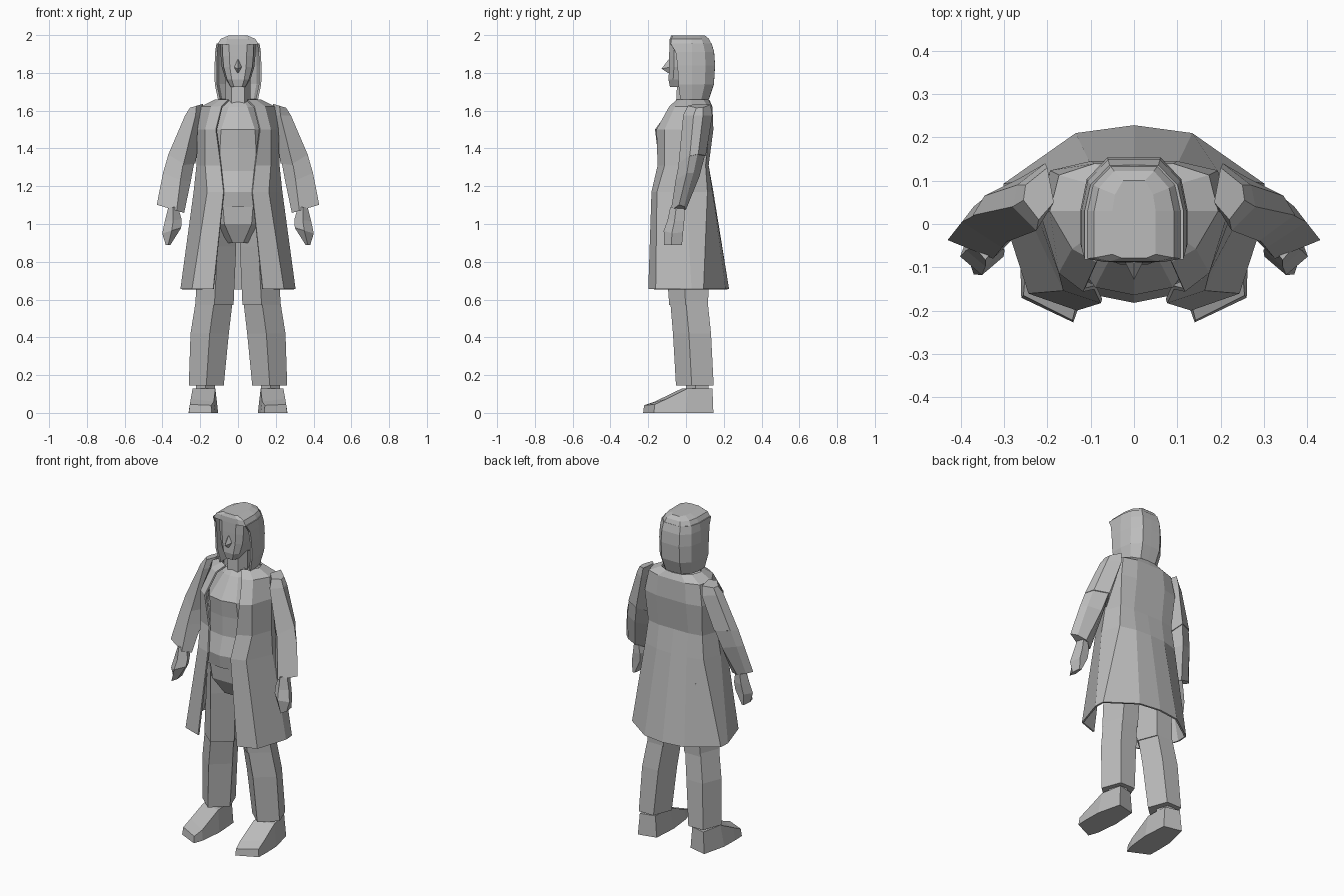
import bpy, bmesh, math

grey = bpy.data.materials.new("plain_grey")
grey.diffuse_color = (0.5, 0.5, 0.5, 1)


def loft(name, rings, closed=True, caps=True, thickness=0, mirror=False):
    """Skin a list of equal-length rings into one part."""
    bm = bmesh.new()
    rows = [[bm.verts.new(p) for p in ring] for ring in rings]
    n = len(rows[0])
    for a, b in zip(rows, rows[1:]):
        for i in range(n if closed else n - 1):
            j = (i + 1) % n
            bm.faces.new((a[i], a[j], b[j], b[i]))
    if caps:
        bm.faces.new(rows[0][::-1])
        bm.faces.new(rows[-1])
    bmesh.ops.recalc_face_normals(bm, faces=bm.faces)
    me = bpy.data.meshes.new(name)
    bm.to_mesh(me)
    bm.free()
    me.materials.append(grey)
    ob = bpy.data.objects.new(name, me)
    bpy.context.collection.objects.link(ob)
    if thickness:
        m = ob.modifiers.new("thickness", "SOLIDIFY")
        m.thickness, m.offset = thickness, 0
    if mirror:
        ob.modifiers.new("mirror", "MIRROR").use_clip = False
    return ob


def half(z, pts):
    """Full ring from right-hand points; centre points are not doubled."""
    return [(x, y, z) for x, y in pts] + [(-x, y, z) for x, y in reversed(pts) if x > 0]


def ring(cx, cy, cz, rx, ry, tilt_x=0.0):
    """Five-sided limb section with a ridge in front and a flat back."""
    out = []
    for deg in (-90, -10, 58, 122, 190):
        dx, dy = rx * math.cos(math.radians(deg)), ry * math.sin(math.radians(deg))
        dy *= 1.15 if dy > 0 else 1
        out.append((cx + dx, cy + dy, cz + tilt_x * dx))
    return out


def sleeve_ring(z, tilt_x, tilt_y, *pts):
    """Five-cornered sleeve section (front, outer, back outer, back inner, inner), sloping."""
    n = len(pts)
    cx, cy = sum(p[0] for p in pts) / n, sum(p[1] for p in pts) / n
    return [(x, y, z + tilt_x * (x - cx) + tilt_y * (y - cy)) for x, y in pts]


# Open long coat: half sections from the front edge round to the centre back
coat = [
    (1.655, (.05, -.045), (.09, -.02), (.12, .03), (.10, .09), (.05, .115), (0, .12)),
    (1.62, (.085, -.085), (.14, -.055), (.19, .03), (.17, .11), (.09, .135), (0, .135)),
    (1.50, (.115, -.152), (.17, -.11), (.21, .02), (.19, .12), (.10, .140), (0, .14)),
    (1.31, (.09, -.146), (.17, -.11), (.215, .01), (.18, .10), (.10, .115), (0, .115)),
    (1.17, (.075, -.178), (.16, -.15), (.23, .0), (.195, .11), (.10, .135), (0, .14)),
    (.655, (.13, -.195), (.24, -.157), (.30, .03), (.297, .09), (.133, .205), (0, .223)),
]
loft("coat", [half(z, p) for z, *p in coat], closed=False, caps=False, thickness=.01)

# Shirt and trunk: front ridge, chest, flank, back
trunk = [
    (1.66, .055, -.04, .09), (1.62, .10, -.078, .10), (1.50, .18, -.164, .11),
    (1.40, .19, -.152, .10), (1.28, .19, -.149, .09), (1.17, .20, -.182, .10),
    (1.09, .20, -.168, .11)]
loft("shirt", [half(z, [(0, f), (w * .5, f * .89), (w, -.02), (w * .7, b), (0, b)])
               for z, w, f, b in trunk])

# Hips narrowing to the crotch
hips = [(1.10, .20, -.155, .11), (1.00, .18, -.145, .12), (.90, .07, -.09, .08)]
loft("hips", [half(z, [(w * .4, f), (w, -.03), (w * .7, b)]) for z, w, f, b in hips])

# Neck
loft("neck", [half(z, [(.035, f), (.065, .0), (.04, .07)])
              for z, f in ((1.60, -.055), (1.78, -.045))])

# Head
skull = [(1.725, .042, -.085), (1.765, .066, -.093), (1.83, .086, -.089),
         (1.89, .092, -.089), (1.95, .094, -.088), (1.98, .07, -.075)]
loft("head", [half(z, [(w * .5, f), (w * .88, f + .025), (w, .03), (w * .6, .09)])
              for z, w, f in skull])

# Nose
loft("nose", [[(.005, -.085, 1.87), (0, -.093, 1.87), (-.005, -.085, 1.87)],
              [(.022, -.085, 1.83), (0, -.129, 1.822), (-.022, -.085, 1.83)],
              [(.006, -.085, 1.80), (0, -.096, 1.80), (-.006, -.085, 1.80)]])

# Hair: open-fronted shell around the head
hair = [(1.66, .100, -.03, .115), (1.74, .117, -.04, .142), (1.84, .118, -.045, .148),
        (1.91, .115, -.055, .143), (1.955, .108, -.082, .13)]
loft("hair", [half(z, [(w, f), (w, .03), (w * .88, b * .68), (w * .5, b), (0, b)])
              for z, w, f, b in hair], closed=False, caps=False, thickness=.012)

# Crown of the hair, closed over the forehead
loft("hair_crown", [half(z, [(0, f), (w * .6, f), (w, f + .008), (w, .03),
                             (w * .88, b * .68), (w * .5, b), (0, b)])
                    for z, w, f, b in ((1.95, .110, -.088, .135), (1.98, .092, -.086, .122),
                                       (1.998, .05, -.078, .10))])

# Arms: sleeve above and below the elbow
loft("upper_sleeve", [
    sleeve_ring(1.625, -.3, 0, (.22, .01), (.255, .055), (.25, .09), (.20, .13), (.185, .05)),
    sleeve_ring(1.575, .0, 0, (.225, -.015), (.28, .04), (.27, .09), (.205, .14), (.19, .05)),
    sleeve_ring(1.345, .3, .4, (.29, -.04), (.372, .02), (.345, .065), (.265, .105), (.225, .03))],
     mirror=True)
loft("lower_sleeve", [
    sleeve_ring(1.355, .3, .4, (.29, -.037), (.368, .02), (.342, .063), (.265, .102), (.23, .03)),
    sleeve_ring(1.25, .3, .2, (.305, -.055), (.397, .005), (.37, .04), (.295, .072), (.25, .005)),
    sleeve_ring(1.08, .3, 0, (.325, -.08), (.43, -.037), (.40, -.01), (.345, .0), (.285, -.04))],
     mirror=True)

# Hands: tapered mitts
loft("hand", [ring(.343, -.045, 1.09, .026, .038),
              ring(.343, -.053, 1.02, .045, .045, -.1),
              ring(.351, -.066, .965, .051, .052, -.3),
              ring(.370, -.068, .89, .013, .048)], mirror=True)

# Legs: thigh and shin overlap at the knee
loft("thigh", [ring(.105, .01, 1.02, .095, .125),
               ring(.108, .01, .88, .10, .12),
               ring(.125, .015, .57, .103, .104)], mirror=True)
loft("shin", [ring(.125, .016, .60, .099, .10),
              ring(.150, .033, .42, .103, .102),
              ring(.168, .048, .145, .094, .101)], mirror=True)
loft("ankle", [ring(.172, .06, .16, .05, .06), ring(.172, .06, .11, .05, .06)], mirror=True)

# Shoes, toes turned outward: heel, instep and toe sections
loft("shoe", [[(.115, .12, 0), (.225, .145, 0), (.215, .14, .13), (.125, .118, .13)],
              [(.105, -.03, 0), (.26, .0, 0), (.24, .01, .13), (.12, -.02, .13)],
              [(.12, -.17, 0), (.262, -.10, 0), (.25, -.10, .075), (.128, -.165, .06)],
              [(.14, -.227, 0), (.26, -.17, 0), (.255, -.165, .045), (.142, -.222, .04)]],
     mirror=True)
